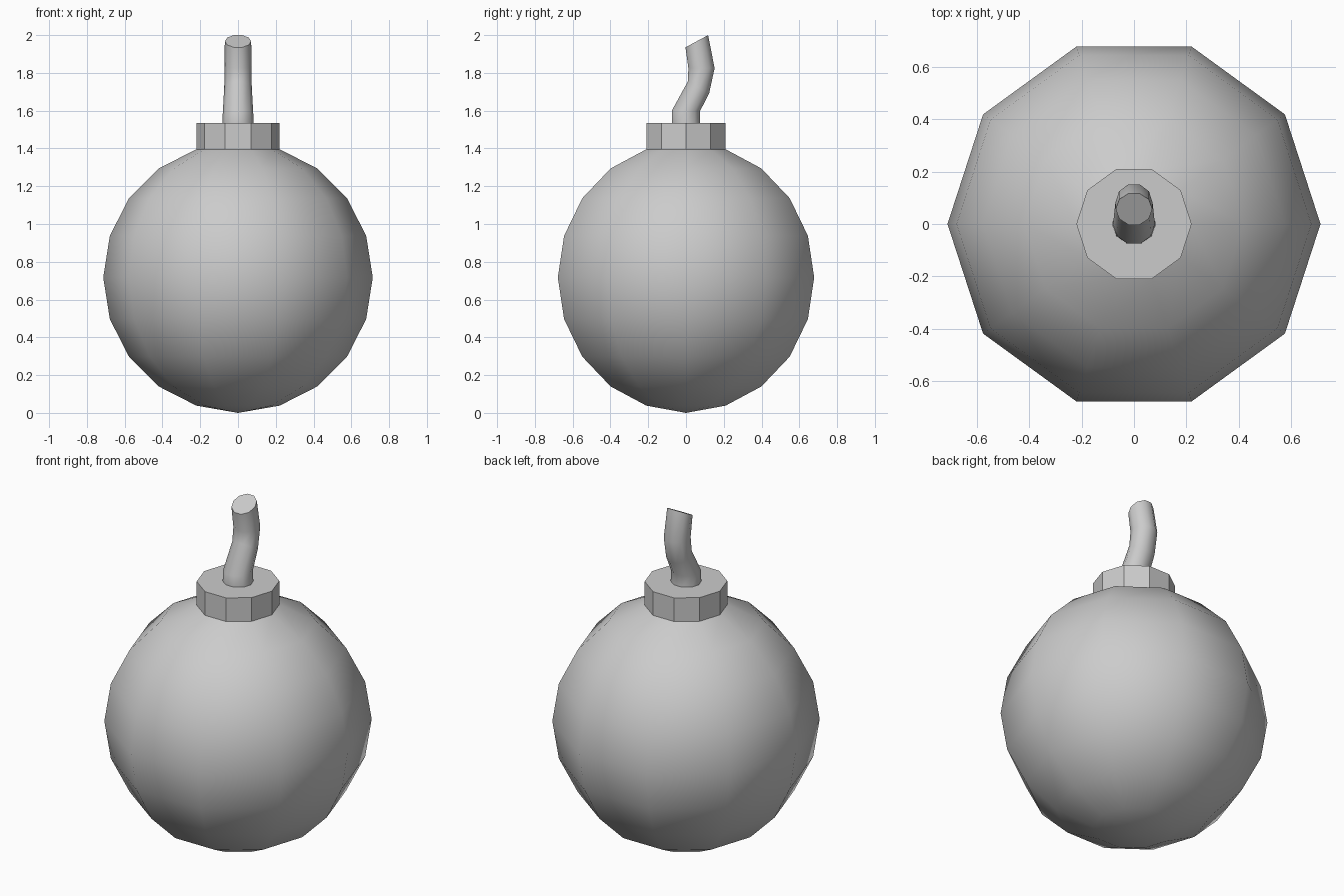
import bpy
from math import sin, cos, pi, radians

if "Cube" in bpy.data.objects:
    bpy.data.objects.remove(bpy.data.objects["Cube"])

SIDES = 10
R, CZ = 0.7135, 0.717   # ball radius and centre height


def loft(name, rings, pole=None, cap_end=False, smooth=True):
    """Skin rings of (centre_y, z, rx, ry, tilt_z); optional pole below, flat cap on top."""
    verts, faces = [], []
    for cy, z, rx, ry, tz in rings:
        for i in range(SIDES):
            a = 2 * pi * i / SIDES
            verts.append((rx * cos(a), cy + ry * sin(a), z + tz * sin(a)))
    for k in range(len(rings) - 1):
        for i in range(SIDES):
            j = (i + 1) % SIDES
            b, t = k * SIDES, (k + 1) * SIDES
            faces.append((b + i, b + j, t + j, t + i))
    if pole is not None:
        verts.append((0, 0, pole))
        faces += [(len(verts) - 1, (i + 1) % SIDES, i) for i in range(SIDES)]
    if cap_end:
        b = (len(rings) - 1) * SIDES
        faces.append(tuple(range(b, b + SIDES)))
    me = bpy.data.meshes.new(name)
    me.from_pydata(verts, [], faces)
    ob = bpy.data.objects.new(name, me)
    bpy.context.collection.objects.link(ob)
    for p in me.polygons:
        p.use_smooth = smooth and len(p.vertices) <= 4
    return ob


# Round body, open under the collar
ball = []
for k in range(1, 10):
    a = radians(18 * k)
    r = R * sin(a)
    ball.append((0, CZ - R * cos(a), r, r, 0))
loft("body", ball, pole=0.0)

# Faceted collar rising from the top ring of the body
cr = R * sin(radians(18))
top = CZ + R * cos(radians(18))
loft("collar", [(0, top, cr, cr, 0), (0, 1.535, cr, cr, 0)],
     cap_end=True, smooth=False)

# Bent fuse
loft("fuse", [
    (0.000, 1.535, 0.083, 0.079, 0.0),
    (0.000, 1.600, 0.080, 0.079, 0.0),
    (0.066, 1.7225, 0.073, 0.059, -0.034),
    (0.082, 1.825, 0.071, 0.073, 0.0),
    (0.057, 1.9675, 0.070, 0.063, 0.034),
], cap_end=True)
